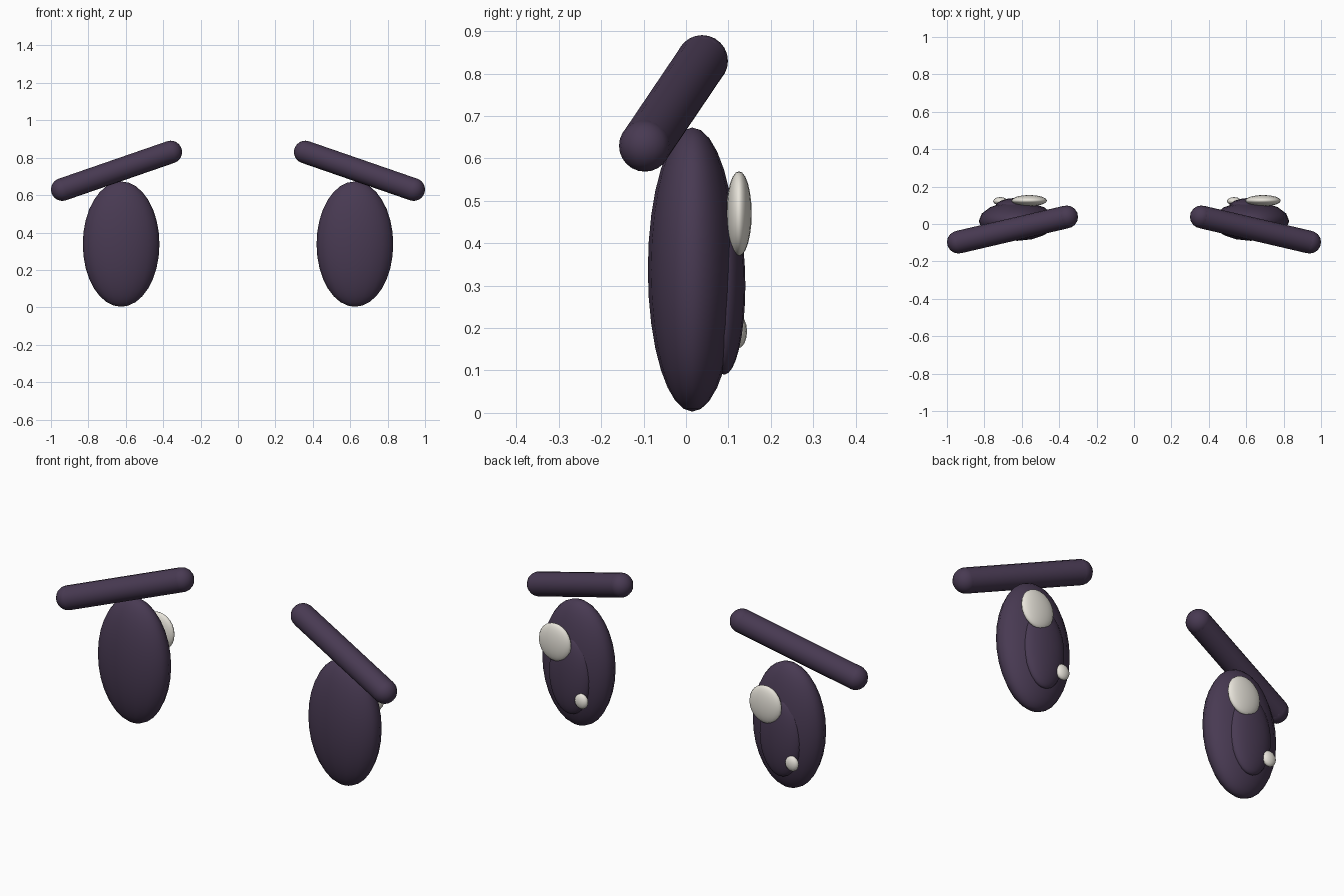
import bpy
from mathutils import Vector

cube = bpy.data.objects.get("Cube")
if cube:
    bpy.data.objects.remove(cube, do_unlink=True)


def material(name, color):
    mat = bpy.data.materials.new(name)
    mat.use_nodes = True
    mat.diffuse_color = (*color, 1)
    mat.node_tree.nodes["Principled BSDF"].inputs["Base Color"].default_value = (*color, 1)
    return mat


dark = material("dark_purple", (0.065, 0.042, 0.085))
white = material("warm_white", (0.80, 0.77, 0.70))


def finish(name, mat):
    obj = bpy.context.object
    obj.name = name
    obj.data.materials.append(mat)
    bpy.ops.object.shade_smooth()
    return obj


def ellipsoid(name, center, radii, mat, segments=16, rings=16):
    bpy.ops.mesh.primitive_uv_sphere_add(segments=segments, ring_count=rings,
                                         radius=1, location=center)
    obj = finish(name, mat)
    obj.scale = radii
    return obj


def rod(name, start, end, radius, mat):
    # Open cylinder between two rounded ends
    axis = end - start
    bpy.ops.mesh.primitive_cylinder_add(vertices=16, radius=radius, depth=axis.length,
                                        end_fill_type='NOTHING',
                                        location=(start + end) / 2)
    obj = finish(name, mat)
    obj.rotation_mode = 'QUATERNION'
    obj.rotation_quaternion = axis.to_track_quat('Z', 'Y')


for side, s in (("left", 1), ("right", -1)):
    x = 0.625 * s
    # Eye, with a raised pupil on the back
    ellipsoid(side + "_eye", (x, 0.015, 0.338), (0.205, 0.105, 0.335), dark)
    ellipsoid(side + "_pupil", (x, 0.09, 0.3), (0.12, 0.05, 0.21), dark)

    # Highlights sit on the same side of both eyes
    ellipsoid(side + "_large_highlight", (x + 0.065, 0.125, 0.47),
              (0.095, 0.03, 0.1), white, 16, 12)
    ellipsoid(side + "_small_highlight", (x - 0.09, 0.122, 0.192),
              (0.038, 0.022, 0.04), white, 12, 8)

    # Slanted eyebrow
    inner = Vector((0.36 * s, 0.038, 0.83))
    outer = Vector((0.939 * s, -0.097, 0.63))
    rod(side + "_eyebrow", inner, outer, 0.061, dark)
    for end, point in (("inner", inner), ("outer", outer)):
        ellipsoid(f"{side}_eyebrow_{end}_end", point, (0.061,) * 3, dark, 16, 12)
